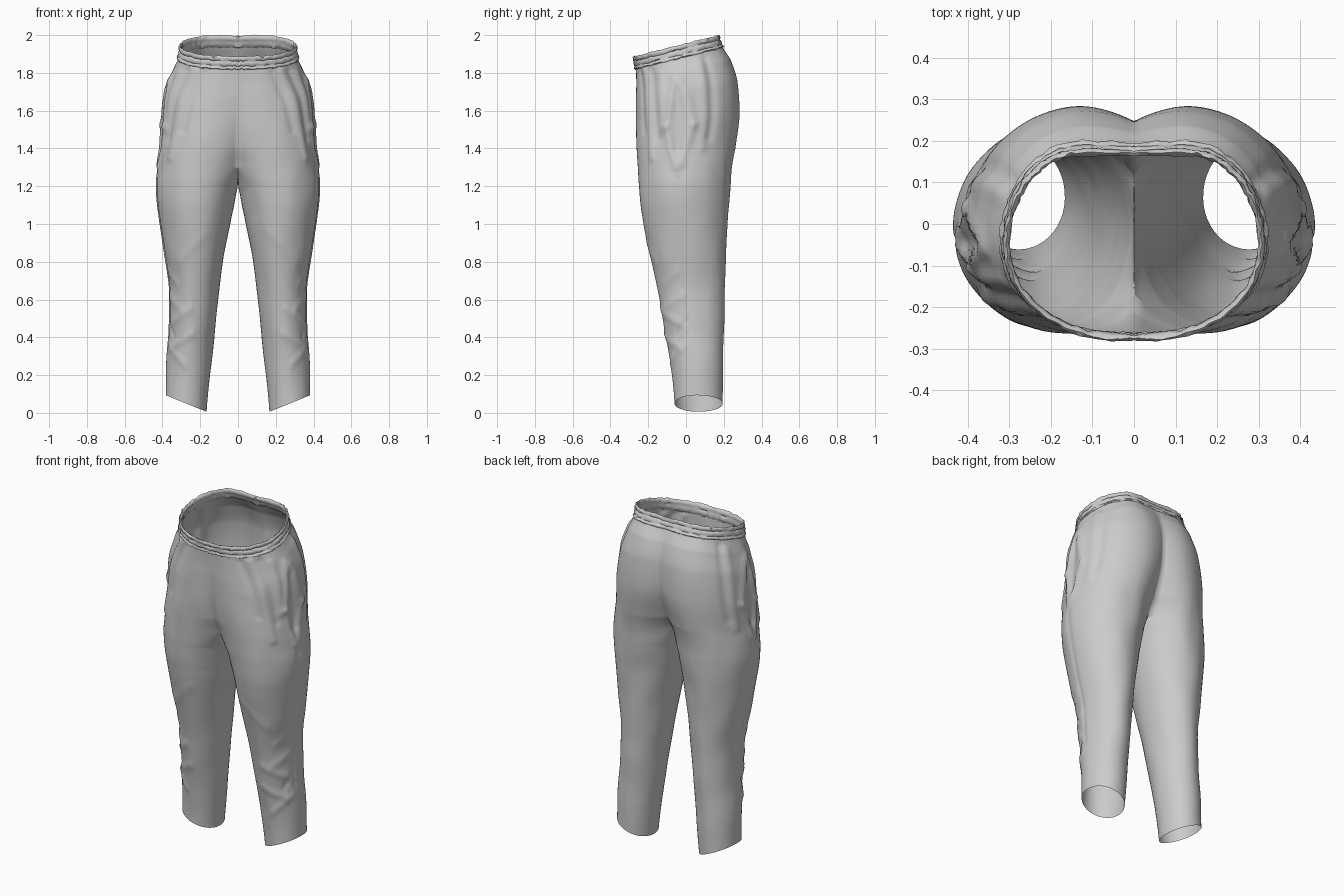
import bpy, bmesh
from math import sin, cos, pi, radians, hypot
from mathutils import Vector, noise

if "Cube" in bpy.data.objects:
    bpy.data.objects.remove(bpy.data.objects["Cube"])

# Half sections: z, inner x, outer x, lobe x, front y, back y, mid y, seam front y, seam back y, leg blend
ROWS = [
    (.05, .165, .383, .275, -.06, .195, .06, -.12, .10, 1),
    (.25, .145, .378, .26, -.08, .196, .055, -.12, .10, 1),
    (.45, .122, .366, .245, -.115, .20, .045, -.12, .10, 1),
    (.65, .098, .366, .235, -.15, .204, .03, -.12, .10, 1),
    (.85, .072, .393, .23, -.195, .213, .01, -.12, .10, 1),
    (1.05, .035, .422, .22, -.233, .222, 0, -.13, .10, 1),
    (1.2, .012, .436, .20, -.25, .235, -.01, -.15, .11, .85),
    (1.3, 0, .426, .19, -.257, .243, -.01, -.17, .12, 0),
    (1.4, 0, .412, .17, -.262, .258, -.02, -.215, .18, 0),
    (1.55, 0, .402, .125, -.265, .284, -.02, -.245, .24, 0),
    (1.7, 0, .382, .115, -.264, .272, -.03, -.257, .245, 0),
    (1.8, 0, .348, .12, -.262, .235, -.04, -.262, .220, 0),
    (1.88, 0, .316, .125, -.266, .192, -.05, -.266, .188, 0),
    (1.95, 0, .303, .13, -.274, .166, -.05, -.274, .166, 0),
]
CROTCH = 7
NA, NO, NC = 7, 56, 12          # steps: seam to lobe, round the outside, under the crotch
OPEN = 2 * NA + NO + 1          # points in a pelvis row
TOTAL = OPEN + NC - 1           # points in a closed leg row

# Cloth folds: z, angle -> z, angle, width, height
FOLDS = [
    # pocket lips, hollow and corner
    (1.78, -6, 1.52, -20, .018, .010), (1.52, -20, 1.30, -10, .018, .010),
    (1.76, 0, 1.52, 11, .018, .010), (1.52, 11, 1.32, -3, .018, .009),
    (1.70, -5, 1.40, -6, .028, -.010),
    # side seam
    (1.24, -8, .40, -10, .014, -.005),
    # waist pleats
    (1.85, -62, 1.50, -55, .014, -.007), (1.85, -50, 1.35, -42, .020, .008),
    (1.84, -38, 1.45, -32, .016, -.008), (1.82, -25, 1.50, -27, .018, .007),
    (1.84, 35, 1.45, 30, .018, -.008), (1.82, 25, 1.40, 22, .02, .007),
    # knee and shin wrinkles
    (.55, -85, .46, -20, .022, .006), (.42, -95, .33, -35, .02, .006),
    (.34, -20, .25, -80, .02, .005), (.62, -15, .55, -60, .022, .005),
    (.48, -15, .40, -40, .018, -.006), (.75, -20, .68, -50, .022, .004),
    (.95, -110, .80, -60, .025, .003),
]


def section(z):
    """Smoothly interpolated row of the table."""
    i = max(j for j in range(len(ROWS) - 1) if ROWS[j][0] <= z + 1e-6 or j == 0)
    f = min(1, (z - ROWS[i][0]) / (ROWS[i + 1][0] - ROWS[i][0]))
    a, b, c, d = (ROWS[max(0, min(len(ROWS) - 1, i + k))] for k in (-1, 0, 1, 2))
    return [q + .5 * f * (r - p + f * (2 * p - 5 * q + 4 * r - s + f * (3 * (q - r) + s - p)))
            for p, q, r, s in zip(a, b, c, d)]


def fold_height(z, t):
    h, k = 0, .0042
    for z0, t0, z1, t1, w, amp in FOLDS:
        dz, dt = z1 - z0, (t1 - t0) * k
        pz, pt = z - z0, (t - t0) * k
        s = max(0, min(1, (pz * dz + pt * dt) / (dz * dz + dt * dt)))
        d = hypot(pz - s * dz, pt - s * dt) / w
        if d < 3:
            h += amp * 2.718 ** (-d * d)
    return h


def ring(z, offset=0, folds=True):
    """Points of one row: front seam, outside, back seam, then under the crotch."""
    _, xi, xo, cx, yf, yb, ym, yf0, yb0, k = section(z)
    k, xi = max(0, min(1, k)), max(0, xi)
    front_cx = cx * (1 - .7 * max(0, min(1, (z - 1.65) / .25)))   # rounder belly at the waist
    tilt_y = .25 * max(0, min(1, (z - 1.4) / .4))
    tilt_x = .45 * max(0, 1 - z / .5)
    pts = []
    for i in range(TOTAL):
        dip, x = 0, None
        if i < NA:
            s = 1 - i / NA
            t, x, y = -90 - 40 * s, front_cx * (1 - s), yf + (yf0 - yf) * s * s
        elif i <= NA + NO:
            t = -90 + 180 * (i - NA) / NO
        elif i < OPEN:
            s = (i - NA - NO) / NA
            t, x, y = 90 + 40 * s, cx * (1 - s), yb + (yb0 - yb) * s * s
        else:
            s = (i - OPEN + 1) / NC
            t, x, y = 130 + 100 * s, 0, yb0 + (yf0 - yb0) * s
            dip = .06 * sin(pi * s) * max(0, min(1, (z - .95) / .35))
        c, sn = cos(radians(t)), sin(radians(t))
        mx = cx if sn > 0 else front_cx
        lx = mx + c * ((xo - mx) if c > 0 else (mx - xi))
        ly = ym + sn * ((yb - ym) if sn > 0 else (ym - yf))
        x, y = (lx, ly) if x is None else (x + (lx - x) * k, y + (ly - y) * k)
        h = offset
        if folds:
            h += fold_height(z, t) + .004 * noise.noise(Vector((x * 9, y * 9, z * 5)))
        x += h * c * min(1, x / .06)
        y += h * sn
        pts.append(Vector((x, y, z + tilt_y * (y + .05) + tilt_x * (x - cx) - dip)))
    return pts


def finish(name, bm):
    bmesh.ops.recalc_face_normals(bm, faces=bm.faces)
    me = bpy.data.meshes.new(name)
    bm.to_mesh(me)
    bm.free()
    ob = bpy.data.objects.new(name, me)
    bpy.context.collection.objects.link(ob)
    mod = ob.modifiers.new("Mirror", 'MIRROR')
    mod.merge_threshold = .0005
    bpy.context.view_layer.objects.active = ob
    ob.select_set(True)
    bpy.ops.object.shade_smooth_by_angle(angle=radians(60))
    ob.select_set(False)


def bridge(bm, a, b, closed):
    n = len(a)
    for i in range(n if closed else n - 1):
        j = (i + 1) % n
        bm.faces.new((a[i], a[j], b[j], b[i]))


# Trouser cloth: closed leg rows up to the crotch, open pelvis rows above it
bm = bmesh.new()
STEPS = 11
prev = None
for n in range((len(ROWS) - 1) * STEPS + 1):
    i, f = divmod(n, STEPS)
    z = ROWS[i][0] + (f / STEPS * (ROWS[i + 1][0] - ROWS[i][0]) if f else 0)
    if z > 1.93:
        break
    leg = n <= CROTCH * STEPS
    pts = ring(z)
    row = [bm.verts.new(p) for p in (pts if leg else pts[:OPEN])]
    if prev:
        bridge(bm, prev if leg else prev[:OPEN], row, leg)
    prev = row
finish("trousers", bm)

# Gathered elastic waistband: ripple-edged closed profile swept round the waist
bm = bmesh.new()
PROFILE = [(.001, 1.872), (.007, 1.877), (.006, 1.886), (.002, 1.890), (.006, 1.896),
           (.007, 1.912), (.002, 1.918), (.008, 1.925), (.009, 1.938), (.003, 1.944),
           (-.005, 1.938), (-.008, 1.920), (-.004, 1.912), (-.008, 1.900), (-.005, 1.876)]
loops = []
for m, (off, z) in enumerate(PROFILE):
    loop = []
    for i, p in enumerate(ring(z, off, False)[:OPEN]):
        r = noise.noise(Vector((i * .55, m * .6, 3)))
        d = Vector((p.x, p.y + .05, 0)).normalized()
        q = p + d * .006 * r + Vector((0, 0, .006 * noise.noise(Vector((i * .5, m * .2, 9)))))
        if i in (0, OPEN - 1):
            q.x = 0
        loop.append(bm.verts.new(q))
    loops.append(loop)
for a, b in zip(loops, loops[1:] + loops[:1]):
    bridge(bm, a, b, False)
finish("waistband", bm)
